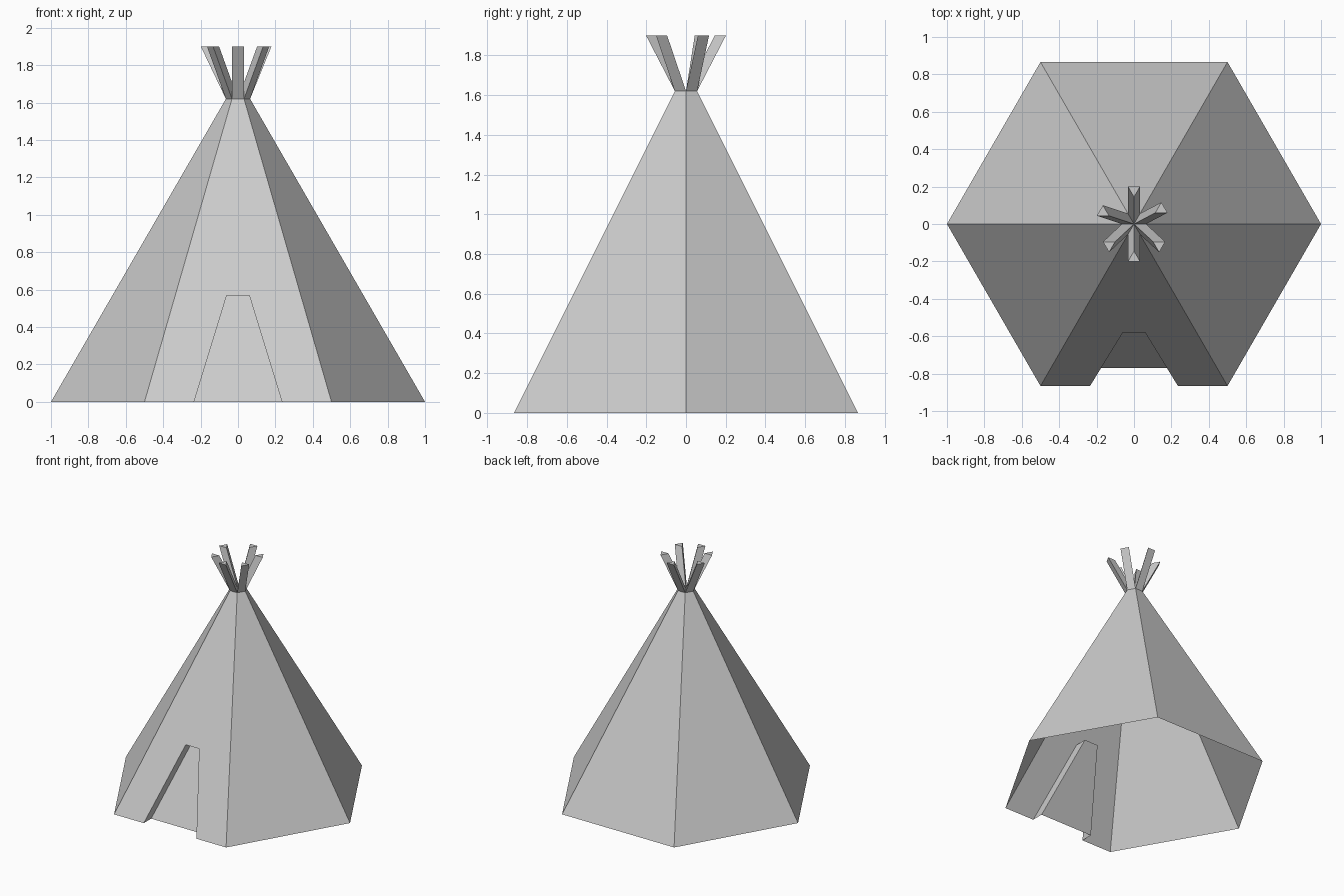
import bpy, bmesh
from math import cos, sin, pi, sqrt
from mathutils import Vector

if "Cube" in bpy.data.objects:
    bpy.data.objects.remove(bpy.data.objects["Cube"])

APEX, NECK, TOP = sqrt(3), 1.62, 1.90
DOOR_H, DOOR_DEPTH = 0.57, 0.095


def ring(z):
    # hexagon corners of the tent at height z; corner 4 to 5 is the front side
    r = 1 - z / APEX
    return [Vector((r * cos(k * pi / 3), r * sin(k * pi / 3), z)) for k in range(6)]


def front(x, z):
    # point on the sloping front panel
    return Vector((x, -sqrt(3) / 2 * (1 - z / APEX), z))


def make(name, polys):
    bm = bmesh.new()
    for poly in polys:
        bm.faces.new([bm.verts.new(p) for p in poly])
    bmesh.ops.remove_doubles(bm, verts=bm.verts, dist=1e-5)
    mesh = bpy.data.meshes.new(name)
    bm.to_mesh(mesh)
    bm.free()
    obj = bpy.data.objects.new(name, mesh)
    bpy.context.collection.objects.link(obj)


base, neck = ring(0), ring(NECK)

# Canvas: five plain sides, and a front split around the doorway
door = [front(-0.235, 0), front(-0.06, DOOR_H), front(0.06, DOOR_H), front(0.235, 0)]
sides = [[base[k], base[(k + 1) % 6], neck[(k + 1) % 6], neck[k]] for k in range(6) if k != 4]
sides += [[base[4], door[0], door[1], neck[4]],
          [door[1], door[2], neck[5], neck[4]],
          [door[3], base[5], neck[5], door[2]]]
make("tent_canvas", sides)

# Recessed door: frame walls pushed straight back, closed by a panel
inner = [p + Vector((0, DOOR_DEPTH, 0)) for p in door]
make("door_recess", [[door[k], inner[k], inner[k + 1], door[k + 1]] for k in range(3)]
     + [[inner[0], inner[3], inner[2], inner[1]]])

# Poles: each wedge of the neck hexagon runs up and leans outward
leans = [(0.114, 0.060), (0, 0.145), (-0.134, 0.044),
         (-0.101, -0.095), (0, -0.145), (0.102, -0.095)]
for k, (dx, dy) in enumerate(leans):
    low = [Vector((0, 0, NECK)), neck[k], neck[(k + 1) % 6]]
    high = [p + Vector((dx, dy, TOP - NECK)) for p in low]
    walls = [[low[i], low[(i + 1) % 3], high[(i + 1) % 3], high[i]] for i in range(3)]
    make(f"tent_pole_{k + 1}", walls + [high])
